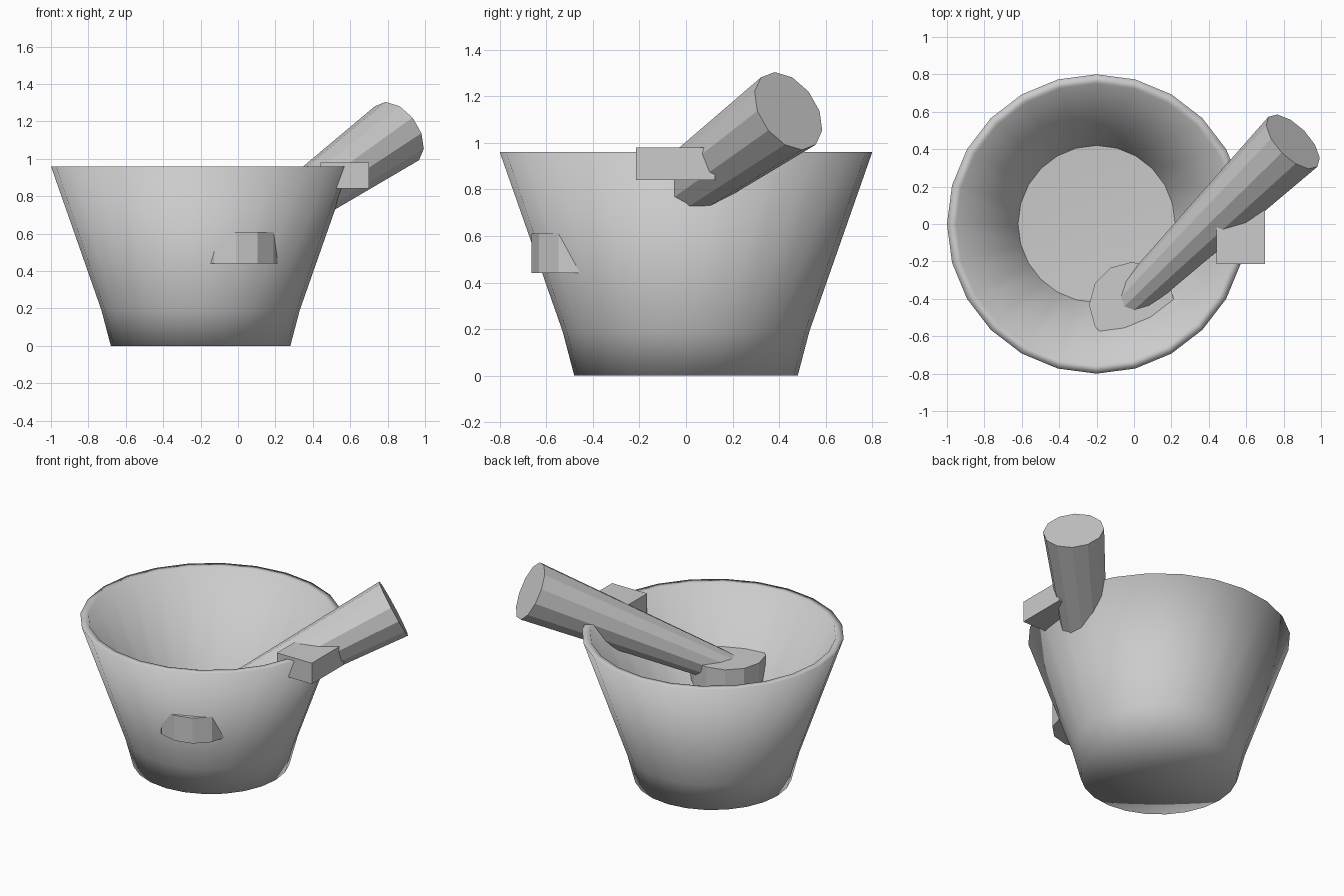
import bpy, bmesh, math
from mathutils import Vector

cube = bpy.data.objects.get("Cube")
if cube:
    bpy.data.objects.remove(cube, do_unlink=True)

stone = bpy.data.materials.new("grey_stone")
stone.use_nodes = True
colour = (0.6, 0.6, 0.6, 1)
stone.diffuse_color = colour
stone.node_tree.nodes["Principled BSDF"].inputs["Base Color"].default_value = colour


def add_object(name, bm, smooth=False):
    bmesh.ops.recalc_face_normals(bm, faces=bm.faces)
    for face in bm.faces:
        face.smooth = smooth
    mesh = bpy.data.meshes.new(name)
    bm.to_mesh(mesh)
    bm.free()
    mesh.materials.append(stone)
    obj = bpy.data.objects.new(name, mesh)
    bpy.context.collection.objects.link(obj)
    return obj


def add_rod(name, start, end, r_start, r_end, sides=12):
    """Flat-sided cylinder or cone between two points."""
    start, end = Vector(start), Vector(end)
    axis = end - start
    bm = bmesh.new()
    bmesh.ops.create_cone(bm, cap_ends=True, segments=sides, radius1=r_start,
                          radius2=r_end, depth=axis.length)
    obj = add_object(name, bm)
    obj.rotation_euler = axis.to_track_quat("Z", "Y").to_euler()
    obj.location = (start + end) / 2
    return obj


# Bowl: profile spun round its axis, smooth except for the inner floor edge
profile = [(0, 0), (0.48, 0), (0.53, 0.19), (0.8, 0.96),
           (0.75, 0.96), (0.42, 0.3), (0, 0.28)]
bm = bmesh.new()
verts = [bm.verts.new((r, 0, z)) for r, z in profile]
edges = [bm.edges.new(pair) for pair in zip(verts, verts[1:])]
bmesh.ops.spin(bm, geom=verts + edges, axis=(0, 0, 1), cent=(0, 0, 0),
               steps=24, angle=math.tau)
bmesh.ops.remove_doubles(bm, verts=bm.verts, dist=0.001)
for edge in bm.edges:
    if all(abs(v.co.z - 0.3) < 0.001 for v in edge.verts):
        edge.smooth = False
bowl = add_object("bowl", bm, smooth=True)
bowl.location.x = -0.2

# Pestle: round head sunk into the front wall, with a tapered handle
add_rod("pestle_head", (-0.01, -0.433, 0.44), (-0.01, -0.433, 0.61), 0.23, 0.23)
add_rod("pestle_handle", (-0.03, -0.42, 0.517), (0.85, 0.44, 1.137), 0.096, 0.187)

# Rest block on the rim beneath the handle
bm = bmesh.new()
bmesh.ops.create_cube(bm, size=1)
bmesh.ops.scale(bm, vec=(0.26, 0.34, 0.14), verts=bm.verts)
rest = add_object("rim_block", bm)
rest.location = (0.57, -0.045, 0.91)
